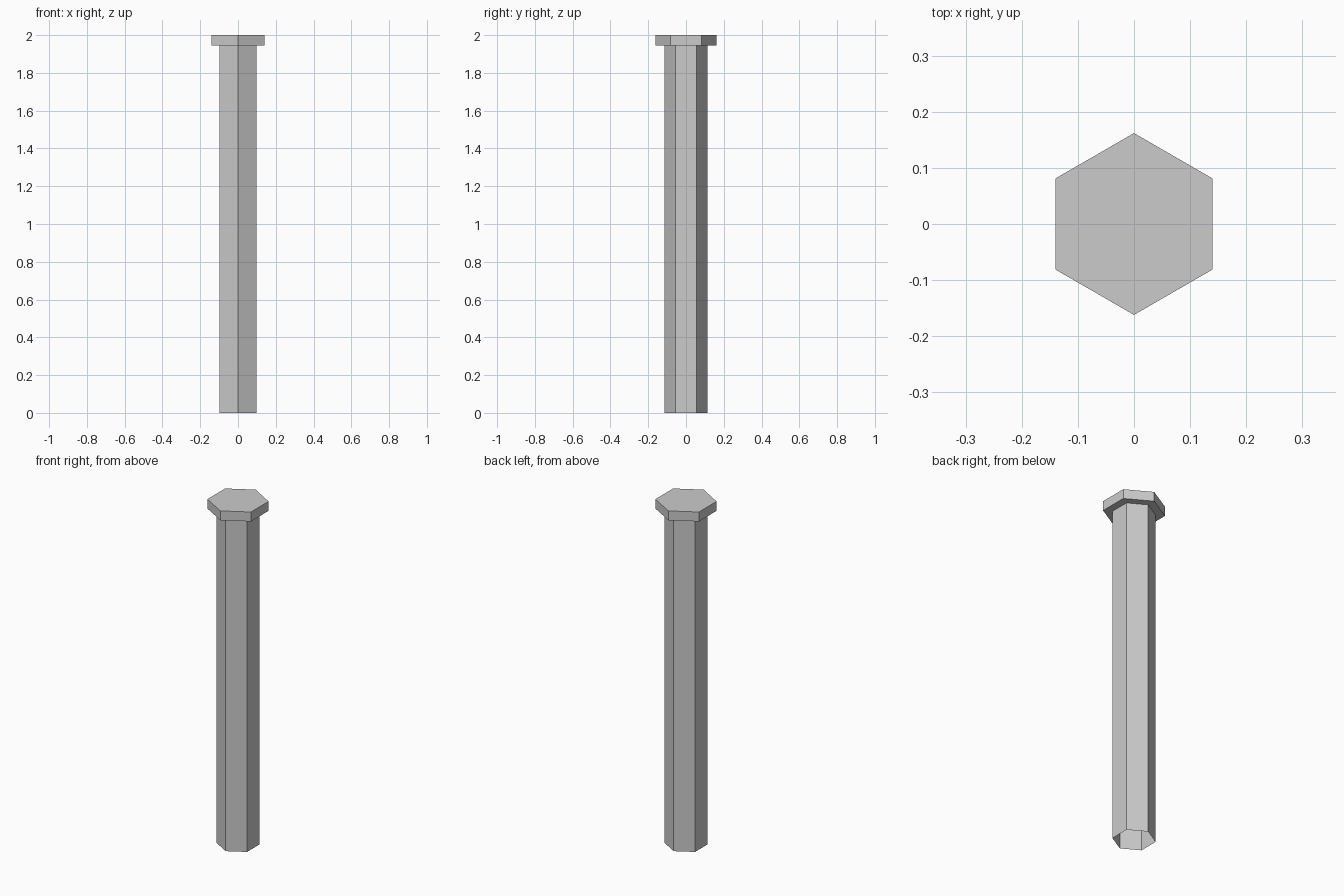
import bpy, bmesh
from math import sin, cos, pi

if "Cube" in bpy.data.objects:
    bpy.data.objects.remove(bpy.data.objects["Cube"])

# Hexagonal bolt: open-bottomed shaft flaring into a capped head
SHAFT_R, HEAD_R = 0.113, 0.162
PROFILE = [(SHAFT_R, 0.0), (SHAFT_R, 1.945), (HEAD_R, 1.945), (HEAD_R, 2.0)]
SIDES = 6

bm = bmesh.new()

# Hexagon rings with corners on the y axis
rings = []
for r, z in PROFILE:
    angles = [pi / 2 + 2 * pi * i / SIDES for i in range(SIDES)]
    rings.append([bm.verts.new((r * cos(a), r * sin(a), z)) for a in angles])

# Shaft walls, head underside and head rim
for low, high in zip(rings, rings[1:]):
    for i in range(SIDES):
        j = (i + 1) % SIDES
        bm.faces.new((low[i], low[j], high[j], high[i]))

# Flat head top; the bottom of the shaft stays open
bm.faces.new(rings[-1])

mesh = bpy.data.meshes.new("hex_bolt")
bm.to_mesh(mesh)
bm.free()
bpy.context.collection.objects.link(bpy.data.objects.new("hex_bolt", mesh))
